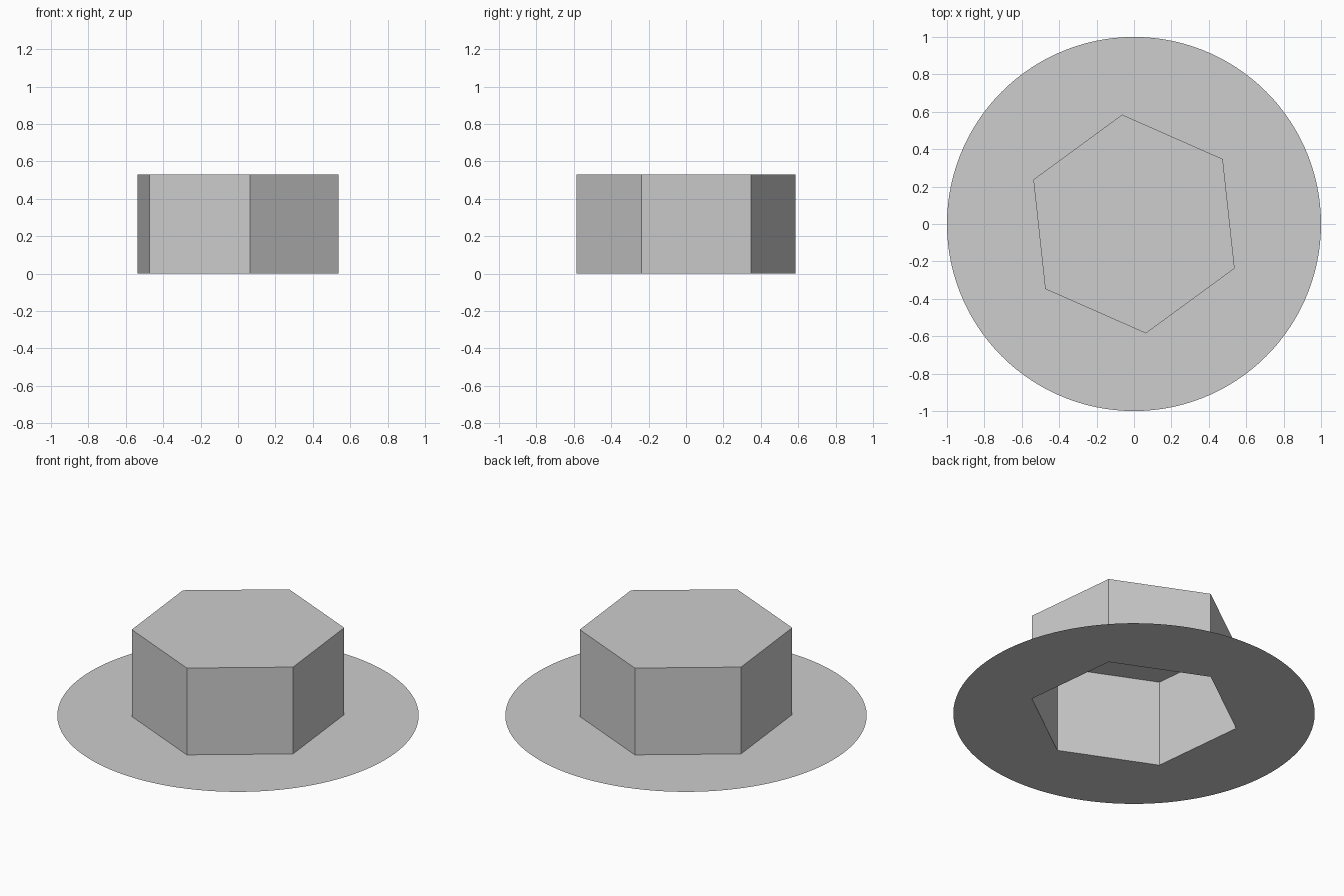
import bpy
import bmesh
from math import radians
from mathutils import Matrix

cube = bpy.data.objects.get("Cube")
if cube:
    bpy.data.objects.remove(cube, do_unlink=True)

HEX_RADIUS, HEX_TURN, HEIGHT = 0.588, radians(6.2), 0.53
RIM_SIDES = 120

grey = bpy.data.materials.new("light grey")
grey.use_nodes = True
colour = (0.61, 0.61, 0.61, 1)
grey.diffuse_color = colour
grey.node_tree.nodes["Principled BSDF"].inputs["Base Color"].default_value = colour


def ring(bm, sides, radius, turn=0.0):
    """Add a closed loop of edges on the ground, its first corner at the back."""
    made = bmesh.ops.create_circle(bm, segments=sides, radius=radius,
                                   matrix=Matrix.Rotation(turn, 4, "Z"))
    verts = set(made["verts"])
    return [e for e in bm.edges if set(e.verts) <= verts]


def finish(bm, name):
    mesh = bpy.data.meshes.new(name)
    bm.to_mesh(mesh)
    bm.free()
    mesh.materials.append(grey)
    obj = bpy.data.objects.new(name, mesh)
    bpy.context.collection.objects.link(obj)


# Paper-thin round brim with a hexagonal opening
bm = bmesh.new()
edges = ring(bm, RIM_SIDES, 1.0) + ring(bm, 6, HEX_RADIUS, HEX_TURN)
bmesh.ops.triangle_fill(bm, edges=edges, use_beauty=True, normal=(0, 0, 1))
for face in bm.faces:
    face.normal_update()
    if face.normal.z < 0:
        face.normal_flip()
finish(bm, "round_brim")

# Hollow hexagonal crown: walls and a flat lid, open underneath
bm = bmesh.new()
edges = ring(bm, 6, HEX_RADIUS, HEX_TURN)
walls = bmesh.ops.extrude_edge_only(bm, edges=edges)["geom"]
top = [v for v in walls if isinstance(v, bmesh.types.BMVert)]
bmesh.ops.translate(bm, verts=top, vec=(0, 0, HEIGHT))
top_edges = [e for e in walls if isinstance(e, bmesh.types.BMEdge)
             and all(v in top for v in e.verts)]
bmesh.ops.contextual_create(bm, geom=top_edges)
bmesh.ops.recalc_face_normals(bm, faces=bm.faces)
# Make sure the lid and walls face outward
bm.normal_update()
if max(bm.faces, key=lambda f: f.calc_center_median().z).normal.z < 0:
    bmesh.ops.reverse_faces(bm, faces=bm.faces)
finish(bm, "hexagonal_crown")
